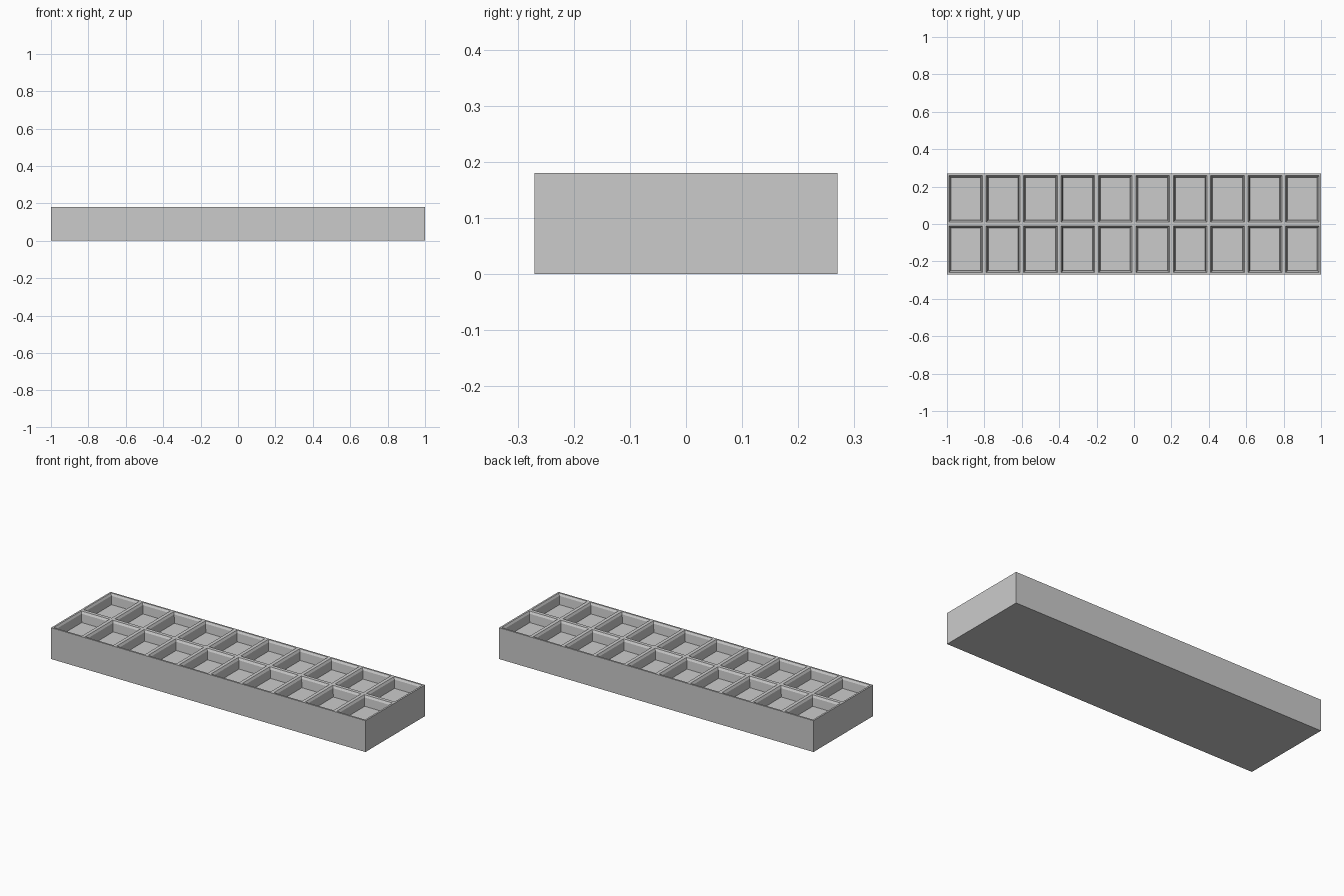
import bpy, bmesh

if "Cube" in bpy.data.objects:
    bpy.data.objects.remove(bpy.data.objects["Cube"])

LENGTH, WIDTH, HEIGHT = 2.0, 0.54, 0.18
COLS, ROWS = 10, 2
bm = bmesh.new()

# Top surface divided into cells
bmesh.ops.create_grid(bm, x_segments=COLS, y_segments=ROWS, size=1.0)
for v in bm.verts:
    v.co = (v.co.x * LENGTH / 2, v.co.y * WIDTH / 2, HEIGHT)
cells = list(bm.faces)

# Outer walls and base
rim = [e for e in bm.edges if e.is_boundary]
walls = bmesh.ops.extrude_edge_only(bm, edges=rim)["geom"]
for v in walls:
    if isinstance(v, bmesh.types.BMVert):
        v.co.z = 0.0
bottom = [e for e in bm.edges if e.is_boundary]
bmesh.ops.contextual_create(bm, geom=bottom)


def step(inset, drop):
    """Shrink every cell face and lower it."""
    bmesh.ops.inset_individual(bm, faces=cells, thickness=inset, use_even_offset=True)
    for v in {v for f in cells for v in f.verts}:
        v.co.z -= drop


# Flat rim, chamfered lip, then steep pocket walls down to the floor
step(0.01, 0.0)
step(0.007, 0.012)
step(0.004, 0.048)

bmesh.ops.dissolve_limit(bm, angle_limit=0.001, verts=bm.verts[:], edges=[
    e for e in bm.edges if all(v.co.z < 0.001 for v in e.verts)])
bmesh.ops.recalc_face_normals(bm, faces=bm.faces[:])
mesh = bpy.data.meshes.new("compartment_tray")
bm.to_mesh(mesh)
bm.free()
obj = bpy.data.objects.new("compartment_tray", mesh)
bpy.context.collection.objects.link(obj)
